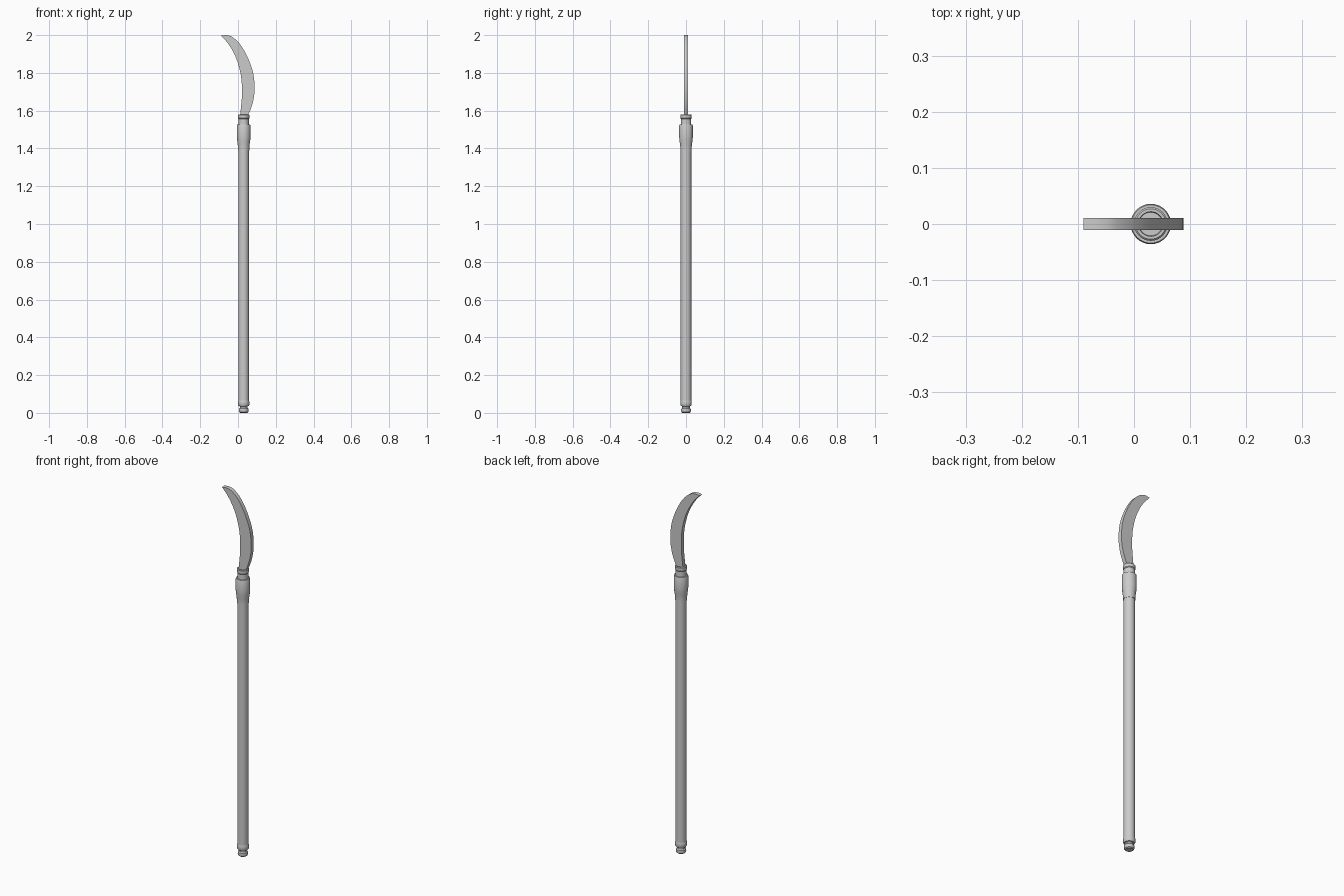
import bpy, bmesh, math
from mathutils import Vector

if "Cube" in bpy.data.objects:
    bpy.data.objects.remove(bpy.data.objects["Cube"])

CX = 0.03      # axis of the pole
SIDES = 32


def finish(name, bm):
    bmesh.ops.recalc_face_normals(bm, faces=bm.faces)
    mesh = bpy.data.meshes.new(name)
    bm.to_mesh(mesh)
    bm.free()
    ob = bpy.data.objects.new(name, mesh)
    bpy.context.collection.objects.link(ob)
    bpy.ops.object.select_all(action='DESELECT')
    ob.select_set(True)
    bpy.context.view_layer.objects.active = ob
    bpy.ops.object.shade_smooth_by_angle(angle=math.radians(35))
    return ob


def lathe(name, profile):
    """Revolve (radius, z) points about the pole axis, capped at both ends."""
    bm = bmesh.new()
    rings = []
    for r, z in profile:
        rings.append([bm.verts.new((CX + r * math.cos(2 * math.pi * i / SIDES),
                                    r * math.sin(2 * math.pi * i / SIDES), z))
                      for i in range(SIDES)])
    for a, b in zip(rings, rings[1:]):
        for i in range(SIDES):
            j = (i + 1) % SIDES
            bm.faces.new((a[i], a[j], b[j], b[i]))
    bm.faces.new(rings[0])
    bm.faces.new(rings[-1])
    return finish(name, bm)


def spline(pts, steps=5):
    """Smooth curve through the points."""
    p = [Vector(q) for q in pts]
    p = [2 * p[0] - p[1]] + p + [2 * p[-1] - p[-2]]
    out = []
    for a, b, c, d in zip(p, p[1:], p[2:], p[3:]):
        for k in range(steps):
            t = k / steps
            out.append(0.5 * (2 * b + (c - a) * t + (2 * a - 5 * b + 4 * c - d) * t * t
                              + (3 * b - a - 3 * c + d) * t ** 3))
    return out + [p[-2]]


# Rounded knob and neck at the foot
lathe("foot_knob", [(0.019, 0), (0.024, 0.004), (0.026, 0.012), (0.025, 0.022),
                    (0.020, 0.027), (0.020, 0.034), (0.024, 0.037), (0.024, 0.045)])

# Foot band and long pole
lathe("foot_band", [(0.026, 0.036), (0.030, 0.042), (0.030, 0.058), (0.028, 0.066)])
lathe("pole", [(0.028, 0.05), (0.028, 1.43)])

# Flared collar below the blade
lathe("collar", [(0.030, 1.39), (0.030, 1.405), (0.032, 1.425), (0.035, 1.445),
                 (0.036, 1.46), (0.036, 1.522), (0.034, 1.527), (0.024, 1.527)])

# Neck with a ring that holds the blade
lathe("blade_socket", [(0.028, 1.52), (0.027, 1.55), (0.027, 1.556), (0.030, 1.560),
                       (0.030, 1.577), (0.027, 1.58), (0.022, 1.58), (0.021, 1.572)])

# Curved blade: flat slab between an outer and an inner curve
outer = spline([(0.048, 1.565), (0.066, 1.605), (0.080, 1.65), (0.088, 1.715), (0.080, 1.80),
                (0.050, 1.885), (0.010, 1.953), (-0.030, 1.99), (-0.062, 2.0), (-0.09, 1.997)])
inner = spline([(0.010, 1.565), (0.015, 1.61), (0.020, 1.665), (0.021, 1.72), (0.017, 1.775),
                (0.007, 1.825), (-0.008, 1.873), (-0.030, 1.92), (-0.058, 1.962), (-0.09, 1.997)])
bm = bmesh.new()
n = len(outer)
front, back = [[[bm.verts.new((p.x, y, p.y)) for p in side] for side in (outer, inner)]
               for y in (-0.011, 0.011)]
for o, i in (front, back):
    for k in range(n - 1):
        bm.faces.new((o[k], o[k + 1], i[k + 1], i[k]))
for f, b in zip(front, back):
    for k in range(n - 1):
        bm.faces.new((f[k], f[k + 1], b[k + 1], b[k]))
bm.faces.new((front[0][0], front[1][0], back[1][0], back[0][0]))
bmesh.ops.remove_doubles(bm, verts=bm.verts, dist=1e-5)
bmesh.ops.dissolve_degenerate(bm, edges=bm.edges, dist=1e-6)
finish("blade", bm)
